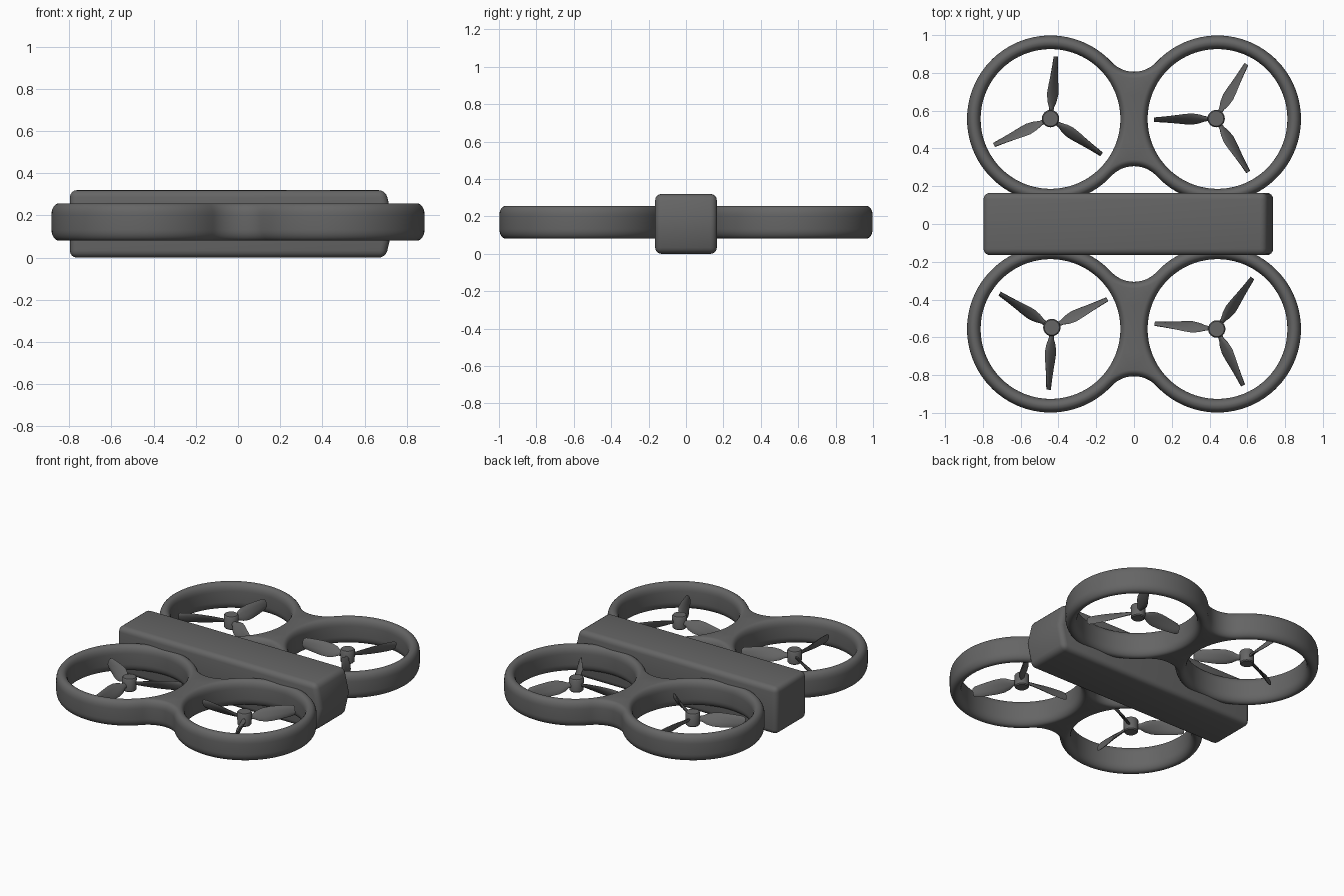
import bpy, bmesh
from math import sin, cos, pi, atan2, radians

if "Cube" in bpy.data.objects:
    bpy.data.objects.remove(bpy.data.objects["Cube"])

RING_X, RING_Y, RING_Z = 0.442, 0.556, 0.169   # duct centres
R_OUT, R_IN = 0.442, 0.37
FILLET, FILLET_Y = 0.163, 0.413                # concave blend between a pair of ducts

dark = bpy.data.materials.new("dark_plastic")
dark.diffuse_color = (0.13, 0.13, 0.13, 1)
dark.use_nodes = True
dark.node_tree.nodes["Principled BSDF"].inputs["Base Color"].default_value = dark.diffuse_color


def finish(name, bm, angle=40):
    bmesh.ops.recalc_face_normals(bm, faces=bm.faces[:])
    mesh = bpy.data.meshes.new(name)
    bm.to_mesh(mesh)
    bm.free()
    mesh.materials.append(dark)
    ob = bpy.data.objects.new(name, mesh)
    bpy.context.collection.objects.link(ob)
    bpy.ops.object.select_all(action='DESELECT')
    ob.select_set(True)
    bpy.context.view_layer.objects.active = ob
    bpy.ops.object.shade_smooth_by_angle(angle=radians(angle))
    return ob


def arc(cx, cy, r, a, b, n):
    return [(cx + r * cos(a + (b - a) * i / n), cy + r * sin(a + (b - a) * i / n))
            for i in range(n)]


def outer_outline(off):
    r, f, a = R_OUT - off, FILLET + off, atan2(FILLET_Y, RING_X)
    return (arc(RING_X, 0, r, a - pi, pi - a, 64)
            + arc(0, FILLET_Y, f, -a, a - pi, 20)
            + arc(-RING_X, 0, r, a, 2 * pi - a, 64)
            + arc(0, -FILLET_Y, f, pi - a, a, 20))


def loft(bm, loops, close_ends=False):
    rows = [[bm.verts.new(p) for p in loop] for loop in loops]
    n = len(rows[0])
    for lo, hi in zip(rows, rows[1:]):
        for i in range(n):
            bm.faces.new((lo[i], lo[(i + 1) % n], hi[(i + 1) % n], hi[i]))
    if close_ends:
        bm.faces.new(rows[0])
        bm.faces.new(rows[-1])
    return rows


# Rounded wall section shared by the outside and the two openings
quarter = [(0.034 * (1 - cos(t)), 0.036 + 0.052 * sin(t))
           for t in (i * pi / 12 for i in range(7))]
section = [(o, -z) for o, z in reversed(quarter)] + quarter


# Paired ducts, one frame on each side of the body
def duct_frame(name, cy):
    bm = bmesh.new()
    walls = [loft(bm, [[(x, y + cy, RING_Z + z) for x, y in outer_outline(o)]
                       for o, z in section])]
    for cx in (-RING_X, RING_X):
        walls.append(loft(bm, [[(x, y, RING_Z + z) for x, y in
                                arc(cx, cy, R_IN + o, 0, 2 * pi, 80)]
                               for o, z in section]))
    for end in (0, -1):
        edges = []
        for rows in walls:
            row = rows[end]
            edges += [bm.edges.get((row[i - 1], row[i])) for i in range(len(row))]
        bmesh.ops.triangle_fill(bm, use_beauty=True, edges=edges)
    finish(name, bm)


duct_frame("front_duct_frame", -RING_Y)
duct_frame("back_duct_frame", RING_Y)

# Long central body with a slightly wedged right end
bm = bmesh.new()
profile = [(-0.797, 0), (0.70, 0), (0.737, 0.16), (0.70, 0.32), (-0.797, 0.32)]
loft(bm, [[(x, y, z) for x, z in profile] for y in (-0.165, 0.165)], True)
bmesh.ops.recalc_face_normals(bm, faces=bm.faces[:])
sharp = [e for e in bm.edges if e.calc_face_angle() > radians(35)]
bmesh.ops.bevel(bm, geom=sharp, offset=0.034, segments=4, profile=0.5, affect='EDGES')
finish("body", bm)


# Three-bladed propellers: radius, half width and half height of the twisted blade
stations = [(0.03, 0.009, 0.012), (0.06, 0.012, 0.015), (0.09, 0.024, 0.026),
            (0.13, 0.030, 0.034), (0.18, 0.026, 0.038), (0.23, 0.019, 0.038),
            (0.28, 0.013, 0.036), (0.315, 0.010, 0.033), (0.33, 0.008, 0.024)]


# spin = 1 or -1 sets which way the blades are pitched; diagonal pairs match
def propeller(name, cx, cy, first_angle, spin):
    z0 = 0.178
    bm = bmesh.new()
    for k in range(3):
        a = radians(first_angle + 120 * k)
        loops = []
        for r, w, h in stations:
            length = (w * w + h * h) ** 0.5
            loop = []
            for i in range(10):
                t = 2 * pi * i / 10
                c, n = cos(t), 0.009 * sin(t) / length
                side, up = spin * (w * c - h * n), h * c + w * n
                loop.append((cx + r * cos(a) - side * sin(a),
                             cy + r * sin(a) + side * cos(a), z0 + up))
            loops.append(loop)
        loft(bm, loops, True)
    # hub with softened rims
    hub = [(0.038, -0.045), (0.044, -0.039), (0.046, 0.036), (0.040, 0.044)]
    loft(bm, [[(x, y, z0 + z) for x, y in arc(cx, cy, r, 0, 2 * pi, 24)]
              for r, z in hub], True)
    finish(name, bm)


propeller("back_left_propeller", -0.442, 0.558, 85, 1)
propeller("back_right_propeller", 0.435, 0.558, 61, -1)
propeller("front_left_propeller", -0.435, -0.548, 27, -1)
propeller("front_right_propeller", 0.438, -0.556, 55, 1)
